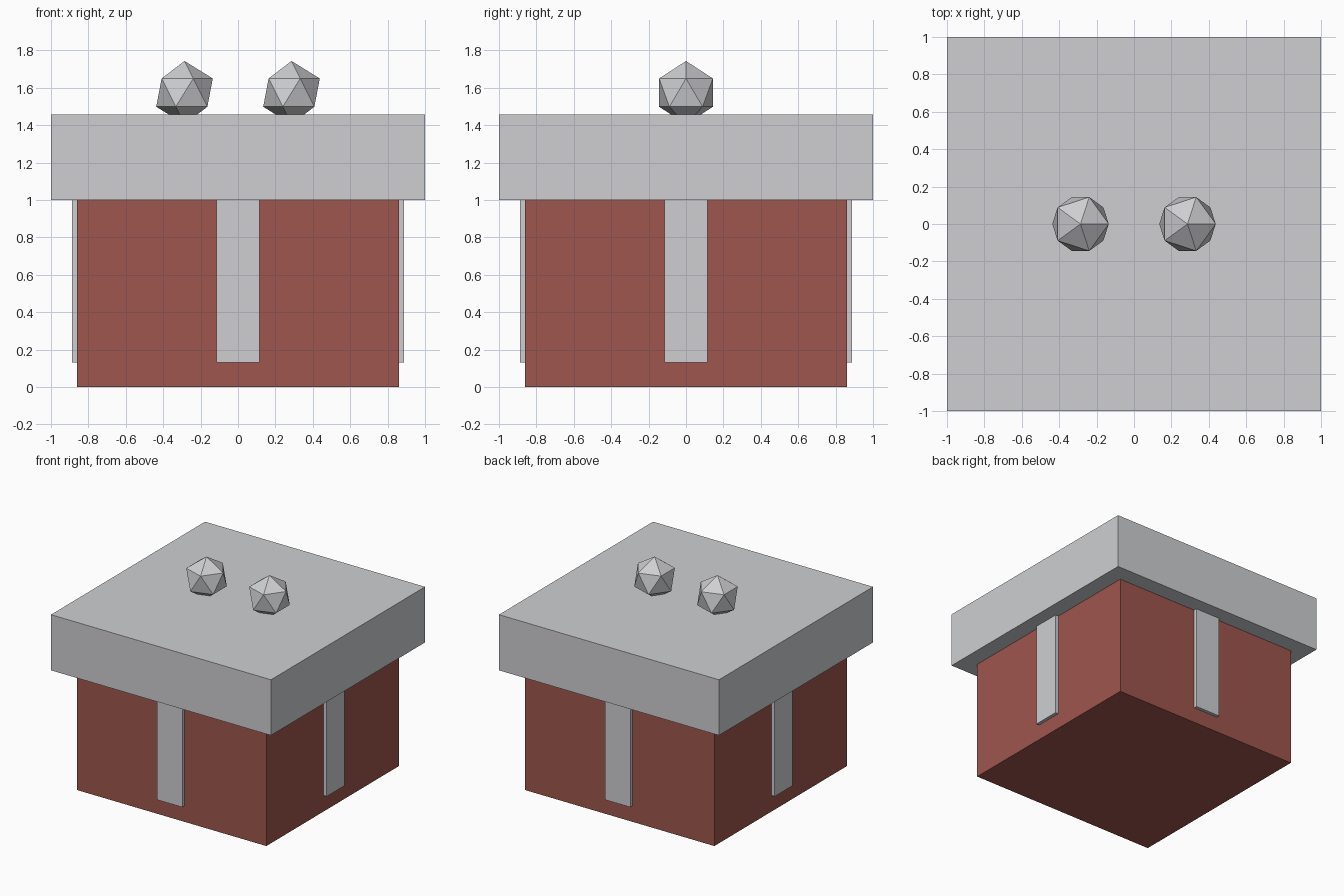
import bpy, math

if "Cube" in bpy.data.objects:
    bpy.data.objects.remove(bpy.data.objects["Cube"])


def material(name, rgb):
    m = bpy.data.materials.new(name)
    m.diffuse_color = (*rgb, 1.0)
    m.use_nodes = True
    m.node_tree.nodes["Principled BSDF"].inputs["Base Color"].default_value = m.diffuse_color
    return m


GREY = material("light_grey", (0.62, 0.625, 0.645))
RED = material("brick_red", (0.34, 0.093, 0.074))


def box(name, lo, hi, mat, angle=0.0):
    """Box between two corners, turned about the z axis through the origin."""
    bpy.ops.mesh.primitive_cube_add(size=1)
    ob = bpy.context.object
    ob.name = name
    for v in ob.data.vertices:
        v.co = [h if c > 0 else l for c, l, h in zip(v.co, lo, hi)]
    ob.rotation_euler.z = angle
    ob.data.materials.append(mat)
    return ob


# Body and overhanging lid
box("body", (-0.86, -0.86, 0), (0.86, 0.86, 1.0), RED)
box("lid", (-1, -1, 1.0), (1, 1, 1.457), GREY)

# One raised strip hanging from the lid on each side
for i, side in enumerate(("front", "right", "back", "left")):
    box(side + "_strip", (-0.115, -0.887, 0.13), (0.115, -0.85, 1.0),
        GREY, i * math.pi / 2)

# Two low-poly knobs sunk slightly into the lid
for side, x in (("left", -0.286), ("right", 0.286)):
    bpy.ops.mesh.primitive_ico_sphere_add(subdivisions=1, radius=0.169,
                                          location=(x, 0, 1.574))
    knob = bpy.context.object
    knob.name = side + "_knob"
    knob.data.materials.append(GREY)
